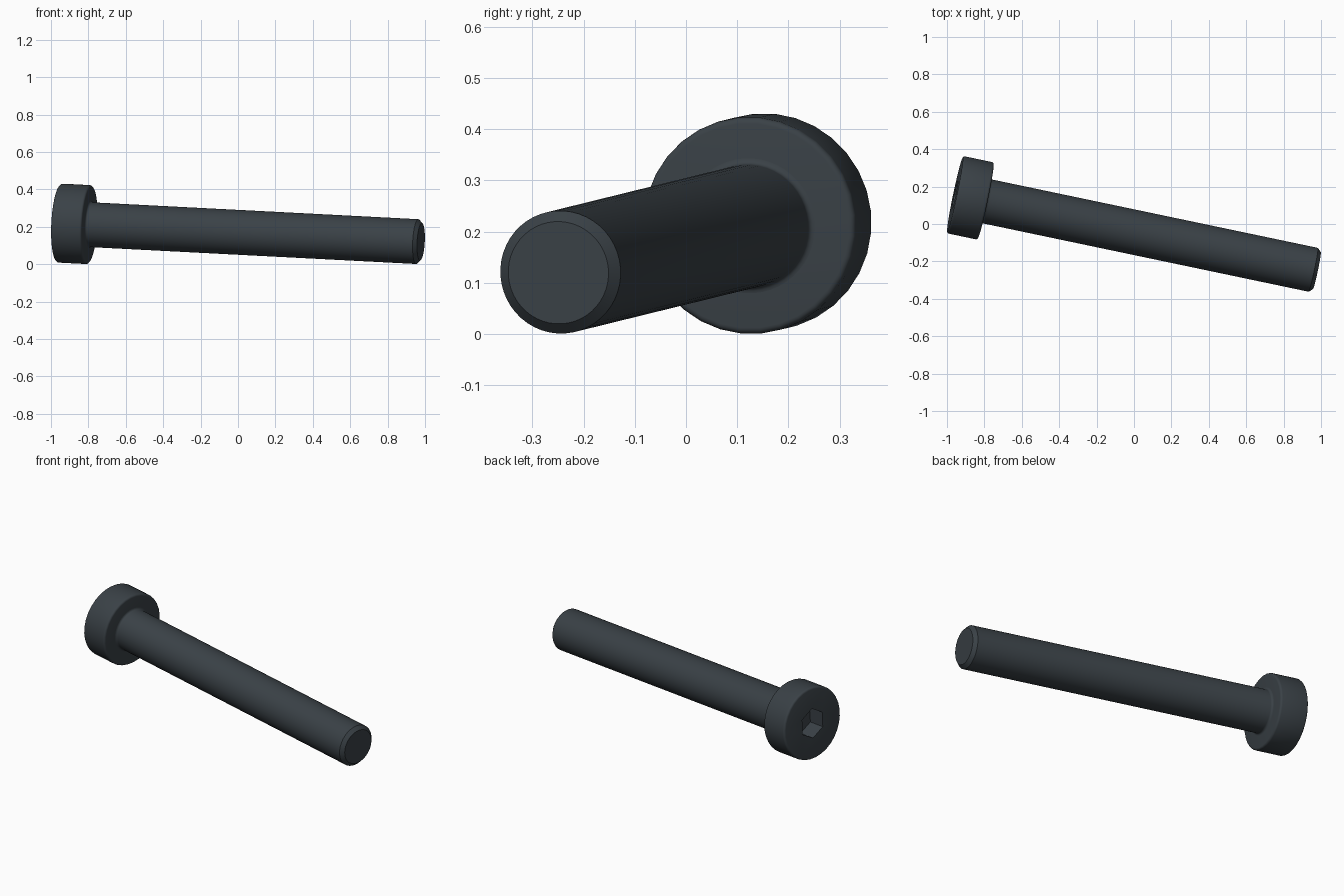
import bpy, bmesh, math
from mathutils import Vector, Matrix

cube = bpy.data.objects.get("Cube")
if cube:
    bpy.data.objects.remove(cube, do_unlink=True)

# Material
steel = bpy.data.materials.new("dark steel")
steel.use_nodes = True
color = (0.042, 0.053, 0.062, 1)
steel.diffuse_color = color
steel.node_tree.nodes["Principled BSDF"].inputs["Base Color"].default_value = color

# Bolt axis, from the outer face of the head to the tip
start, tip = Vector((-0.957, 0.157, 0.22)), Vector((0.978, -0.249, 0.12))
axis = (tip - start).normalized()
side = Vector((0, 0, 1)).cross(axis).normalized()
up = axis.cross(side)
frame = Matrix.Translation(start) @ Matrix((side, up, axis)).transposed().to_4x4()
length = (tip - start).length

HEAD_R, HEAD_H, SHAFT_R = 0.212, 0.168, 0.12
ROUND, CHAMFER, FILLET = 0.012, 0.02, 0.012
HEX_R, HEX_DEPTH = 0.087, 0.1


def ring(bm, radius, z, count):
    return [bm.verts.new((radius * math.cos(a), radius * math.sin(a), z))
            for a in (2 * math.pi * (i + 0.5) / count for i in range(count))]


def join(bm, a, b):
    for i in range(len(a)):
        j = (i + 1) % len(a)
        bm.faces.new((a[i], a[j], b[j], b[i]))


def lathe(bm, profile, count):
    rings = [ring(bm, r, z, count) for r, z in profile]
    for a, b in zip(rings, rings[1:]):
        join(bm, a, b)
    return rings


def arc(r, z, radius, first, last, steps=4):
    angles = (math.radians(first + (last - first) * i / steps) for i in range(steps + 1))
    return [(r + radius * math.cos(a), z + radius * math.sin(a)) for a in angles]


def finish(bm, name):
    bmesh.ops.recalc_face_normals(bm, faces=bm.faces)
    mesh = bpy.data.meshes.new(name)
    bm.to_mesh(mesh)
    bm.free()
    mesh.transform(frame)
    mesh.materials.append(steel)
    obj = bpy.data.objects.new(name, mesh)
    bpy.context.collection.objects.link(obj)
    bpy.ops.object.select_all(action="DESELECT")
    obj.select_set(True)
    bpy.context.view_layer.objects.active = obj
    bpy.ops.object.shade_smooth_by_angle(angle=math.radians(30))


# Head with rounded rims and a hexagonal socket
bm = bmesh.new()
rim = HEAD_R - ROUND
rings = lathe(bm, arc(rim, ROUND, ROUND, -90, 0) + arc(rim, HEAD_H - ROUND, ROUND, 0, 90), 32)
bm.faces.new(rings[-1])
mouth = ring(bm, HEX_R, 0, 6)
floor = ring(bm, HEX_R, HEX_DEPTH, 6)
join(bm, mouth, floor)
bm.faces.new(floor)
border = [e for e in bm.edges if e.is_boundary]
bmesh.ops.triangle_fill(bm, edges=border, use_beauty=True, normal=(0, 0, -1))
finish(bm, "head")

# Shaft with a fillet under the head and a chamfered tip
bm = bmesh.new()
profile = arc(SHAFT_R + FILLET, HEAD_H + FILLET, FILLET, 270, 180)
profile += [(SHAFT_R, length - CHAMFER), (SHAFT_R - CHAMFER, length)]
rings = lathe(bm, profile, 48)
bm.faces.new(rings[-1])
finish(bm, "shaft")
